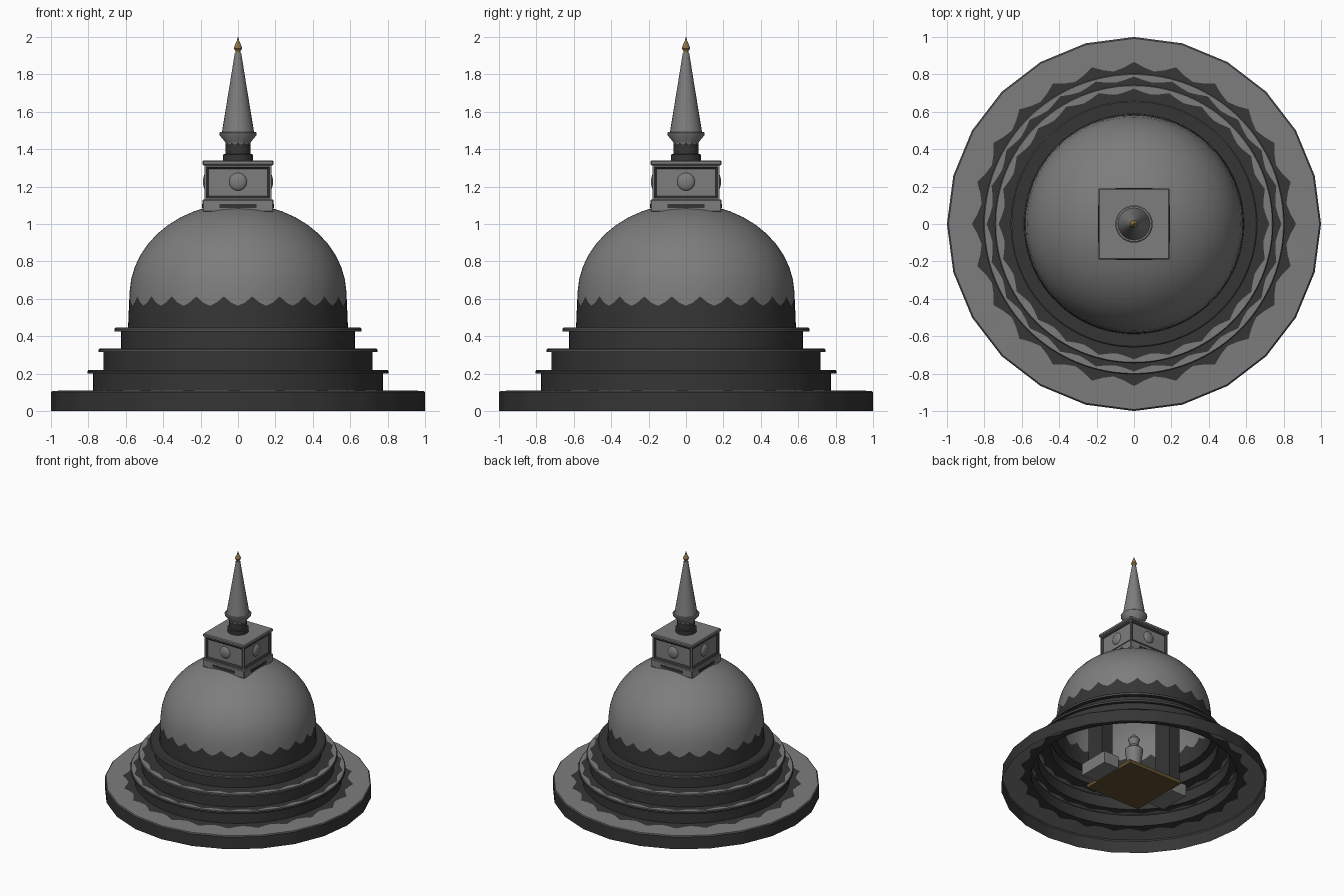
import bpy, bmesh, math
from mathutils import Matrix

if "Cube" in bpy.data.objects:
    bpy.data.objects.remove(bpy.data.objects["Cube"])

def material(name, rgb):
    m = bpy.data.materials.new(name)
    m.diffuse_color = (*rgb, 1)
    m.use_nodes = True
    m.node_tree.nodes["Principled BSDF"].inputs["Base Color"].default_value = m.diffuse_color
    return m

LIGHT, MID, DARK, BROWN, GOLD = range(5)
MATS = [material("light stone", (.205, .205, .205)), material("mid stone", (.085, .085, .085)),
        material("dark stone", (.036, .036, .036)), material("brown floor", (.12, .08, .03)),
        material("gold", (.26, .17, .06))]

def finish(name, bm, smooth=True):
    me = bpy.data.meshes.new(name)
    bm.to_mesh(me)
    bm.free()
    for m in MATS:
        me.materials.append(m)
    ob = bpy.data.objects.new(name, me)
    bpy.context.collection.objects.link(ob)
    if smooth:
        bpy.ops.object.select_all(action='DESELECT')
        ob.select_set(True)
        bpy.context.view_layer.objects.active = ob
        bpy.ops.object.shade_smooth_by_angle(angle=math.radians(32))
    return ob

SPIKE = [1, .35, 0, .35]   # scalloped edge of the weathered stone

def lathe(name, profile, n=96):
    """profile rows: r, z, colour of band above, scallop in r, scallop in z, phase"""
    bm = bmesh.new()
    rings = []
    for row in profile:
        r, z, c, ar, az, ph = (list(row) + [0, 0, 0])[:6]
        ring = []
        for i in range(n):
            a = 2 * math.pi * i / n
            s = SPIKE[(i + ph) % 4]
            q = r + ar * s
            if r > .9:   # the plinth is a plain 24-sided polygon
                half = math.pi / 24
                q *= math.cos(half) / math.cos(a % (2 * half) - half)
            ring.append(bm.verts.new((q * math.cos(a), q * math.sin(a), z + az * s)))
        rings.append((ring, c))
    for (lo, c), (hi, _) in zip(rings, rings[1:]):
        for i in range(n):
            j = (i + 1) % n
            bm.faces.new((lo[i], lo[j], hi[j], hi[i])).material_index = c
    return finish(name, bm)

def box(name, loc, size, colour, bevel=0):
    bm = bmesh.new()
    bmesh.ops.create_cube(bm, size=1, matrix=Matrix.Translation(loc) @ Matrix.Diagonal((*size, 1)))
    if bevel:
        bmesh.ops.bevel(bm, geom=bm.edges[:], offset=bevel, segments=1, affect='EDGES')
    for f in bm.faces:
        f.material_index = colour
    return finish(name, bm, False)

# Round plinth and three terraces: open shell without underside
lathe("plinth", [(1, 0, DARK), (1, .1, MID), (.992, .108, LIGHT), (.822, .11, DARK, .045), (.775, .11, DARK)])
lathe("terrace_lower", [(.775, .108, DARK), (.775, .2, DARK), (.805, .2, DARK), (.805, .213, MID),
                        (.799, .22, LIGHT), (.762, .22, DARK, .026), (.72, .22, DARK)])
lathe("terrace_middle", [(.72, .22, DARK), (.72, .315, DARK), (.745, .315, MID), (.745, .328, MID),
                         (.739, .335, LIGHT), (.698, .335, DARK, .026), (.625, .335, DARK)])
lathe("terrace_upper", [(.625, .335, DARK), (.625, .425, DARK), (.66, .425, MID), (.66, .439, MID),
                        (.654, .446, DARK), (.585, .446, DARK)])

# Dome with a dark scalloped foot
dome = [(.588, .445, DARK), (.583, .563, LIGHT, 0, .05, 2)]
for k in range(12):
    t = math.radians(2 + 88 * k / 11)
    dome.append((max(.58 * math.cos(t), .001), .62 + .49 * math.sin(t), LIGHT))
lathe("dome", dome)

# Square shrine on the dome
box("shrine_foot", (0, 0, 1.098), (.38, .38, .065), LIGHT, .005)
for k in range(4):
    rot = Matrix.Rotation(k * math.pi / 2, 4, 'Z')
    strip = box("foot_shadow_strip", (0, -.1905, 1.097), (.2, .004, .022), DARK)
    strip.data.transform(rot)
    bm = bmesh.new()   # round boss in the panel
    bmesh.ops.create_uvsphere(bm, u_segments=20, v_segments=10, radius=.048)
    bm.transform(rot @ Matrix.Translation((0, -.168, 1.226)) @ Matrix.Diagonal((1, .4, 1, 1)))
    finish("panel_boss", bm)

bm = bmesh.new()
bmesh.ops.create_cube(bm, size=1, matrix=Matrix.Translation((0, 0, 1.222)) @ Matrix.Diagonal((.36, .36, .19, 1)))
bm.normal_update()
sides = [f for f in bm.faces if abs(f.normal.z) < .5]
bmesh.ops.inset_individual(bm, faces=sides, thickness=.016)
r = bmesh.ops.inset_individual(bm, faces=sides, thickness=.017, depth=-.01)
for f in r["faces"]:
    f.material_index = DARK
finish("shrine_body", bm, False)
box("shrine_cap", (0, 0, 1.327), (.38, .38, .026), LIGHT, .006)

# Neck, spire and finial
lathe("neck", [(.08, 1.338, DARK), (.08, 1.372, DARK), (.067, 1.375, DARK), (.067, 1.41, DARK),
               (.067, 1.425, LIGHT, 0, .012)] + [(.07, 1.44, LIGHT), (.098, 1.474, LIGHT), (.1, 1.487, LIGHT),
               (.094, 1.492, LIGHT), (.084, 1.492, LIGHT)], 48)
lathe("spire", [(.086, 1.49, LIGHT), (.05, 1.71, LIGHT), (.017, 1.915, LIGHT), (.001, 1.916, LIGHT)], 24)
lathe("finial", [(.013, 1.912, GOLD), (.013, 1.925, GOLD), (.022, 1.938, GOLD), (.019, 1.952, GOLD),
                 (.008, 1.975, GOLD), (.001, 2.0, GOLD)], 24)

# Chamber inside, seen through the open underside
box("chamber_floor", (0, 0, .025), (.5, .5, .03), BROWN)
for s in (-1, 1):
    box("chamber_block", (s * .33, 0, .06), (.14, .26, .1), LIGHT)
    box("chamber_post", (s * .33, 0, .42), (.1, .16, .62), DARK)
lathe("inner_figure", [(.11, .04, DARK), (.1, .14, LIGHT), (.05, .18, LIGHT), (.07, .32, LIGHT),
                       (.03, .36, LIGHT), (.045, .41, LIGHT), (.001, .46, LIGHT)], 24)
